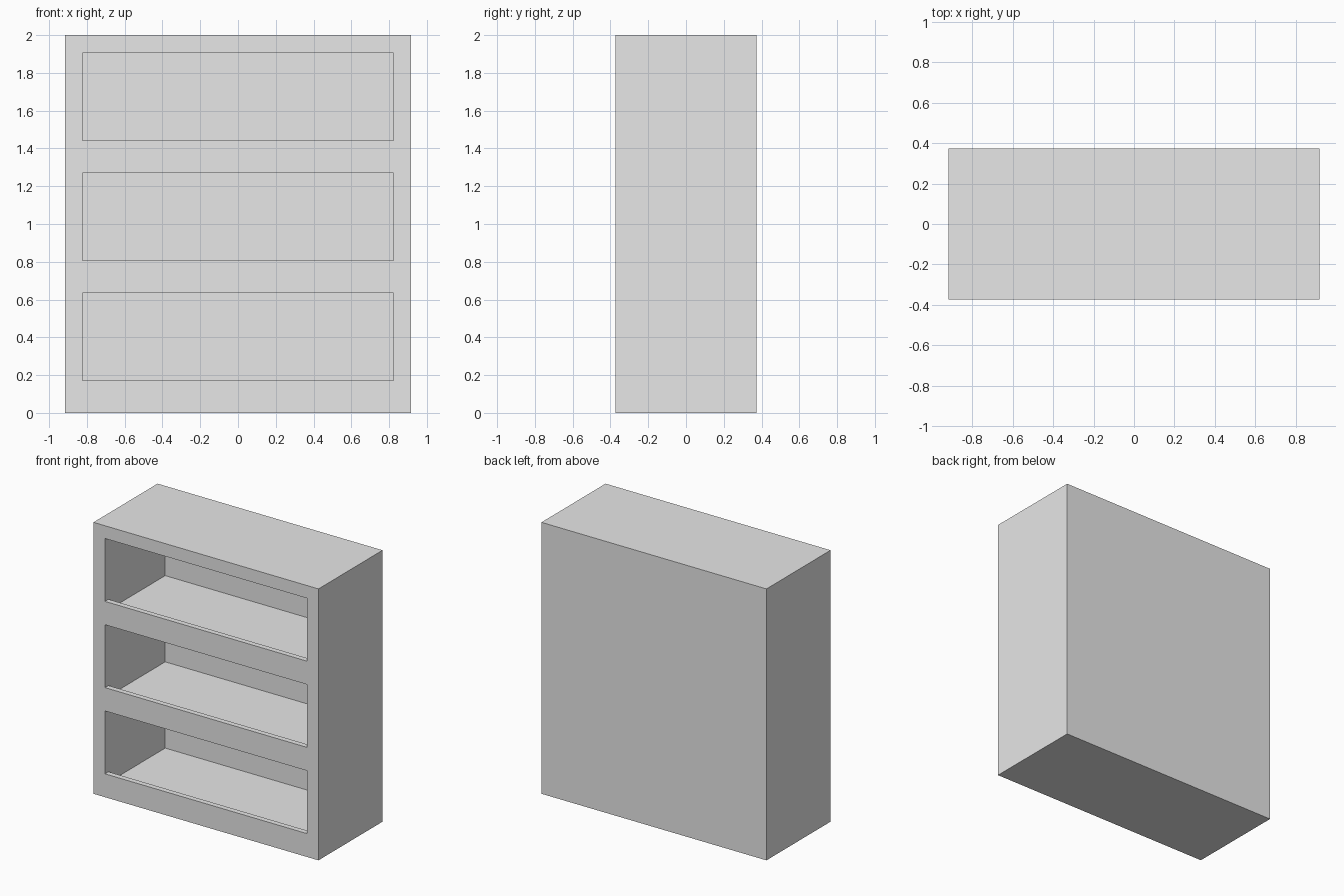
import bpy
import bmesh
from mathutils import Vector

cube = bpy.data.objects.get("Cube")
if cube:
    bpy.data.objects.remove(cube, do_unlink=True)

# Overall size and board thicknesses
HALF_W, HALF_D, HEIGHT = 0.917, 0.373, 2.0
BOARD = 0.094
BACK = 0.045
LIP_DEPTH, LIP_HEIGHT = 0.04, 0.078
BAYS = 3

grey = bpy.data.materials.new("light_grey")
grey.use_nodes = True
grey.diffuse_color = (0.8, 0.8, 0.8, 1)
grey.node_tree.nodes["Principled BSDF"].inputs["Base Color"].default_value = grey.diffuse_color


def board(name, low, high):
    """Flat-shaded box between two opposite corners."""
    low, high = Vector(low), Vector(high)
    bm = bmesh.new()
    bmesh.ops.create_cube(bm, size=1)
    bmesh.ops.scale(bm, vec=high - low, verts=bm.verts)
    mesh = bpy.data.meshes.new(name)
    bm.to_mesh(mesh)
    bm.free()
    mesh.materials.append(grey)
    obj = bpy.data.objects.new(name, mesh)
    obj.location = (low + high) / 2
    bpy.context.collection.objects.link(obj)
    return obj


inner_w = HALF_W - BOARD
inner_back = HALF_D - BACK

# Side panels
board("left_side", (inner_w, -HALF_D, 0), (HALF_W, HALF_D, HEIGHT))
board("right_side", (-HALF_W, -HALF_D, 0), (-inner_w, HALF_D, HEIGHT))

# Back panel
board("back_panel", (-inner_w, inner_back, 0), (inner_w, HALF_D, HEIGHT))

# Bottom, shelves and top, with a retaining lip on all but the top
pitch = (HEIGHT - BOARD) / BAYS
names = ["bottom_board", "lower_shelf", "upper_shelf", "top_board"]
for i, name in enumerate(names):
    z = i * pitch
    board(name, (-inner_w, -HALF_D, z), (inner_w, inner_back, z + BOARD))
    if i < BAYS:
        board(name + "_lip", (-inner_w, -HALF_D, z + BOARD),
              (inner_w, -HALF_D + LIP_DEPTH, z + BOARD + LIP_HEIGHT))
